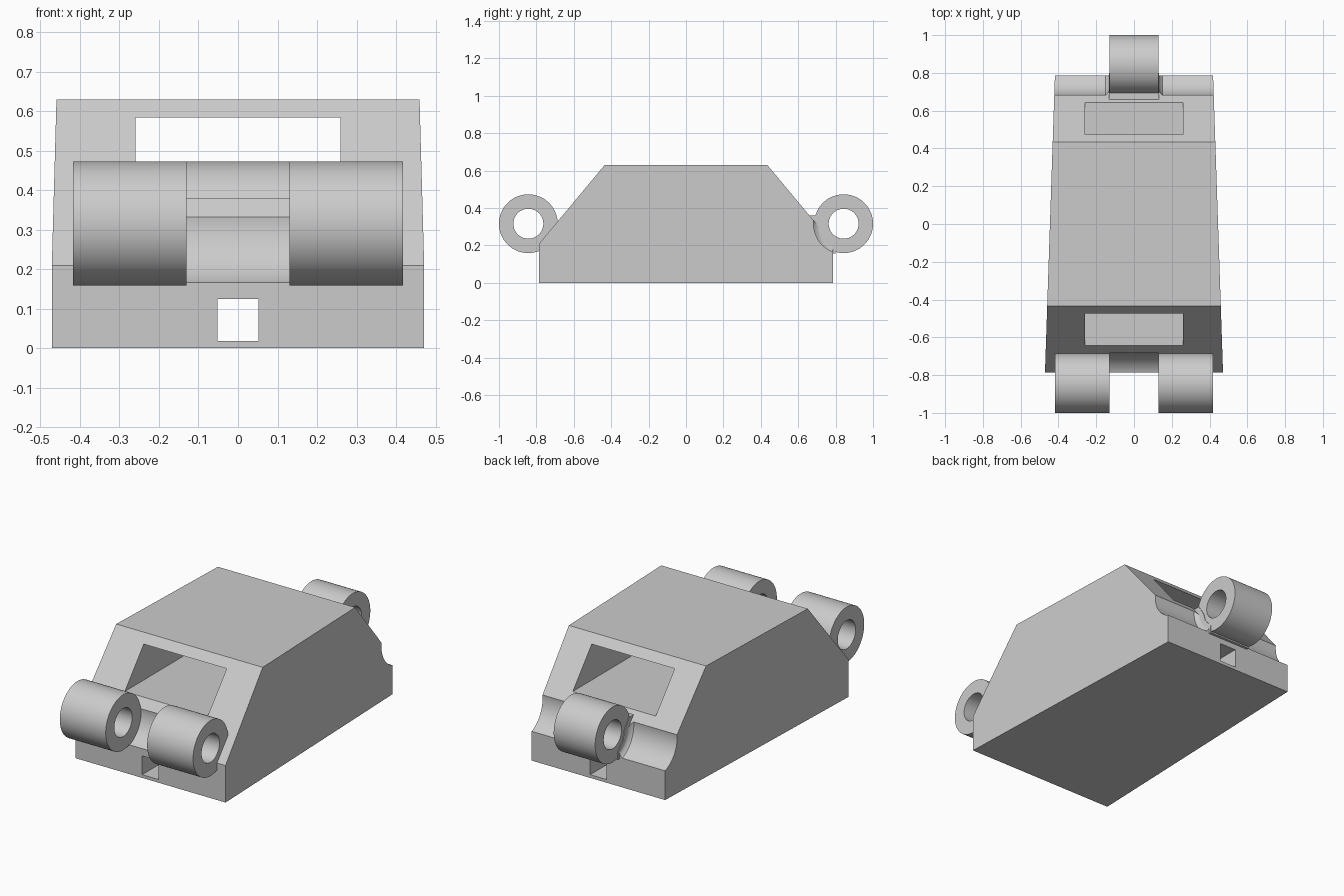
import bpy, bmesh, math

default = bpy.data.objects.get("Cube")
if default:
    bpy.data.objects.remove(default, do_unlink=True)

grey = bpy.data.materials.new("plain grey")
grey.use_nodes = True
COLOUR = (0.6, 0.6, 0.6, 1)
grey.diffuse_color = COLOUR
grey.node_tree.nodes["Principled BSDF"].inputs["Base Color"].default_value = COLOUR

PIN_Y, PIN_Z = 0.843, 0.316     # pin axis, mirrored front and back
OUTER, BORE, GROOVE = 0.157, 0.08, 0.161
GAP, REACH = 0.13, 0.418        # inner and outer ends of the front knuckles


def finish(name, bm):
    """Turn a bmesh into a grey object."""
    bmesh.ops.recalc_face_normals(bm, faces=bm.faces)
    mesh = bpy.data.meshes.new(name)
    bm.to_mesh(mesh)
    bm.free()
    mesh.materials.append(grey)
    obj = bpy.data.objects.new(name, mesh)
    bpy.context.collection.objects.link(obj)
    return obj


def prism(name, profile, half_width):
    """Extrude a (y, z) profile along x; half_width is a function of y."""
    bm = bmesh.new()
    ends = [[bm.verts.new((s * half_width(y), y, z)) for y, z in profile] for s in (-1, 1)]
    for end in ends:
        bm.faces.new(end)
    for i in range(len(profile)):
        j = (i + 1) % len(profile)
        bm.faces.new((ends[0][i], ends[0][j], ends[1][j], ends[1][i]))
    return finish(name, bm)


def lathe(name, profile, y, closed_ring, segments=96):
    """Turn an (x, radius) profile round the pin axis at y."""
    bm = bmesh.new()
    rings = []
    for x, r in profile:
        angles = [math.tau * k / segments for k in range(segments)]
        rings.append([bm.verts.new((x, y + r * math.cos(a), PIN_Z + r * math.sin(a))) for a in angles])
    pairs = list(zip(rings, rings[1:]))
    if closed_ring:
        pairs.append((rings[-1], rings[0]))
    else:
        bm.faces.new(rings[0])
        bm.faces.new(rings[-1])
    for a, b in pairs:
        for k in range(segments):
            n = (k + 1) % segments
            bm.faces.new((a[k], a[n], b[n], b[k]))
    return finish(name, bm)


def knuckle(name, x0, x1, y):
    return lathe(name, [(x0, OUTER), (x1, OUTER), (x1, BORE), (x0, BORE)], y, True)


def tunnel(name, half_width, z0, z1):
    return prism(name, [(-1, z0), (1, z0), (1, z1), (-1, z1)], lambda y: half_width)


# Tapered body with sloping ends
body = prism("link_body",
             [(-0.785, 0), (0.785, 0), (0.785, 0.21), (0.435, 0.63), (-0.435, 0.63), (-0.785, 0.21)],
             lambda y: 0.445 - 0.0335 * y)

# Openings through the body and clearance grooves for the neighbouring links
cutters = [
    tunnel("window_cutter", 0.26, 0.38, 0.584),
    tunnel("slot_cutter", 0.052, 0.018, 0.125),
    lathe("front_groove_cutter", [(-GAP, GROOVE), (GAP, GROOVE)], -PIN_Y, False),
]
for side in (-1, 1):
    cutters.append(lathe("back_groove_cutter",
                         [(side * GAP, 0.13), (side * 0.138, 0.15), (side * 0.15, GROOVE), (side * 0.6, GROOVE)],
                         PIN_Y, False))
for cutter in cutters:
    mod = body.modifiers.new(cutter.name, "BOOLEAN")
    mod.operation, mod.solver, mod.object = "DIFFERENCE", "EXACT", cutter

# Bake the cuts and drop the cutters
bpy.context.view_layer.update()
body_eval = body.evaluated_get(bpy.context.evaluated_depsgraph_get())
cut_mesh = bpy.data.meshes.new_from_object(body_eval)
body.modifiers.clear()
body.data = cut_mesh
for cutter in cutters:
    bpy.data.objects.remove(cutter, do_unlink=True)

# Hinge knuckles: two in front, one behind with a short root
parts = [
    body,
    knuckle("front_knuckle_right", -REACH, -GAP, -PIN_Y),
    knuckle("front_knuckle_left", GAP, REACH, -PIN_Y),
    knuckle("back_knuckle", -GAP, GAP, PIN_Y),
    prism("back_knuckle_root",
          [(0.64, 0.36), (0.7, 0.36), (0.74, 0.3), (0.755, 0.25), (0.8, 0.2), (0.8, 0.157), (0.76, 0.157)],
          lambda y: GAP + 0.003),
]

# Smooth curved surfaces, keep edges crisp
bpy.ops.object.select_all(action="DESELECT")
for part in parts:
    part.select_set(True)
bpy.context.view_layer.objects.active = body
bpy.ops.object.shade_smooth_by_angle(angle=math.radians(30))
